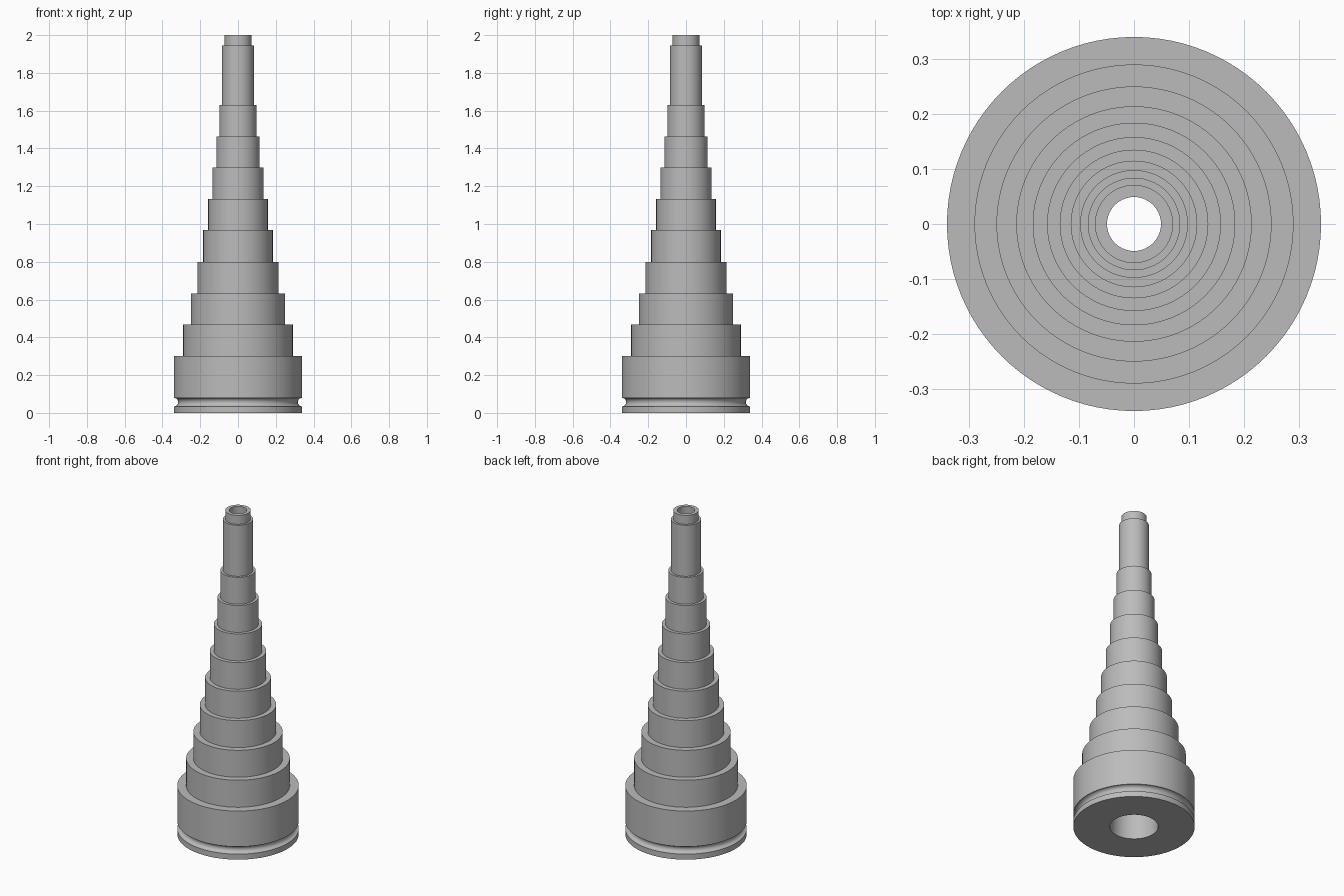
import bpy, bmesh, math

if "Cube" in bpy.data.objects:
    bpy.data.objects.remove(bpy.data.objects["Cube"])

SEG = 96

steel = bpy.data.materials.new("grey_metal")
steel.diffuse_color = (0.5, 0.5, 0.5, 1)
steel.use_nodes = True
steel.node_tree.nodes["Principled BSDF"].inputs["Base Color"].default_value = steel.diffuse_color

# stepped tiers: (radius, top height)
tiers = [(0.34, 0.30), (0.29, 0.467), (0.25, 0.633), (0.214, 0.80),
         (0.184, 0.967), (0.158, 1.132), (0.135, 1.298), (0.115, 1.464),
         (0.098, 1.63), (0.084, 1.945), (0.071, 2.0)]

# base edge with a rounded seal groove
profile = [(0.135, 0), (0.34, 0)]
for i in range(13):
    a = math.pi * i / 12
    profile.append((0.34 - 0.023 * math.sin(a), 0.057 - 0.023 * math.cos(a)))

# tier shoulders
z = None
for r, top in tiers:
    if z is not None:
        profile.append((r, z))
    profile.append((r, top))
    z = top

# tapered bore mouth at the top, closing back to the base
profile.append((0.049, 2.0))

bm = bmesh.new()
rings = []
for r, h in profile:
    rings.append([bm.verts.new((r * math.cos(2 * math.pi * k / SEG),
                                r * math.sin(2 * math.pi * k / SEG), h))
                  for k in range(SEG)])
for i, low in enumerate(rings):
    high = rings[(i + 1) % len(rings)]
    for k in range(SEG):
        n = (k + 1) % SEG
        bm.faces.new((low[k], low[n], high[n], high[k]))
bmesh.ops.recalc_face_normals(bm, faces=bm.faces)

mesh = bpy.data.meshes.new("stepped_nozzle")
bm.to_mesh(mesh)
bm.free()
mesh.materials.append(steel)
nozzle = bpy.data.objects.new("stepped_nozzle", mesh)
bpy.context.collection.objects.link(nozzle)
bpy.context.view_layer.objects.active = nozzle
nozzle.select_set(True)
bpy.ops.object.shade_smooth_by_angle(angle=math.radians(30))
